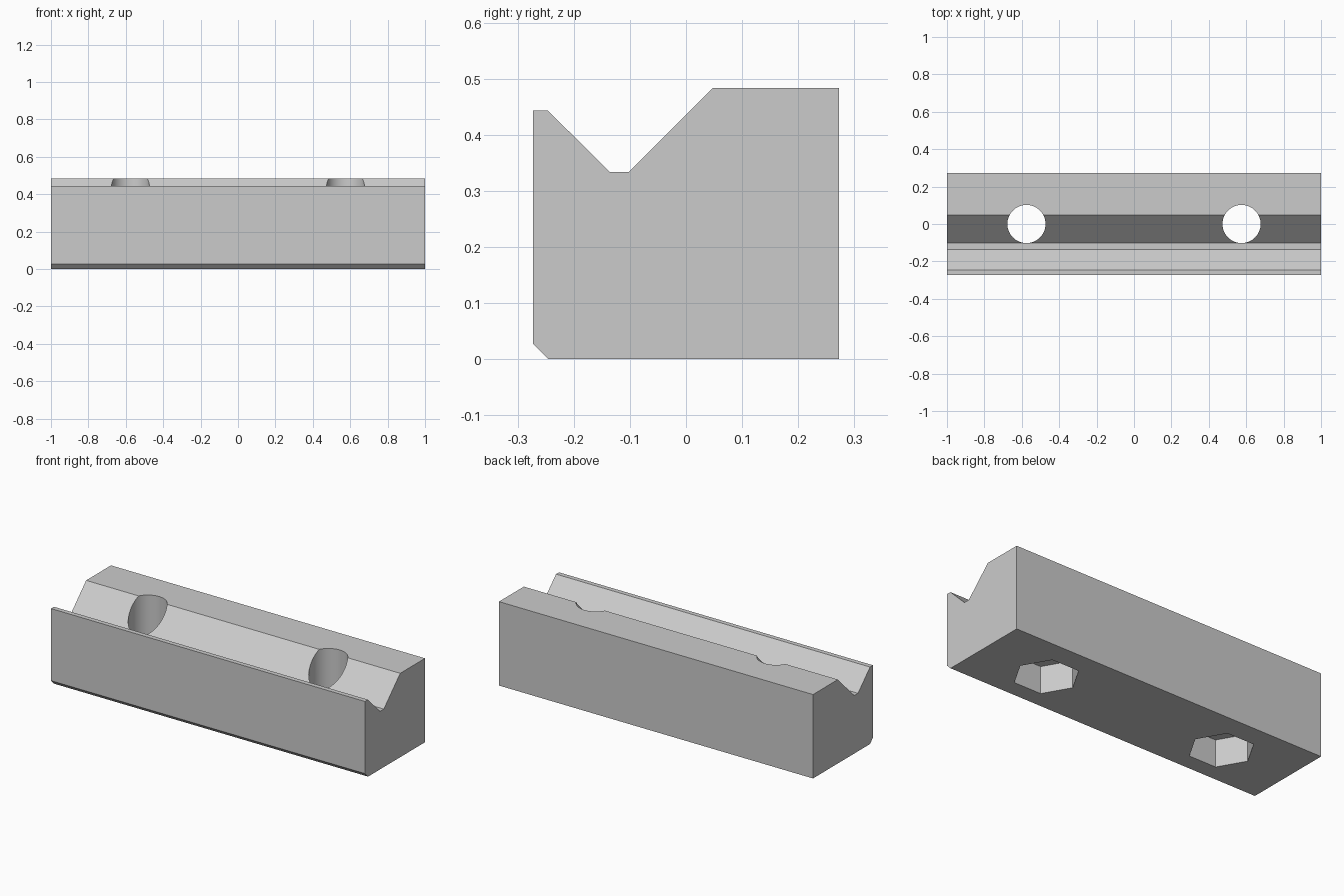
import bpy
import bmesh
import math
from mathutils import Matrix

cube = bpy.data.objects.get("Cube")
if cube:
    bpy.data.objects.remove(cube, do_unlink=True)

grey = bpy.data.materials.new("plain grey")
grey.use_nodes = True
colour = (0.6, 0.6, 0.6, 1)
grey.diffuse_color = colour
grey.node_tree.nodes["Principled BSDF"].inputs["Base Color"].default_value = colour


def add_object(name, bm):
    bmesh.ops.recalc_face_normals(bm, faces=bm.faces)
    mesh = bpy.data.meshes.new(name)
    bm.to_mesh(mesh)
    bm.free()
    mesh.materials.append(grey)
    obj = bpy.data.objects.new(name, mesh)
    bpy.context.collection.objects.link(obj)
    return obj


def prism_cutter(name, sides, radius, x, bottom, top):
    bm = bmesh.new()
    bmesh.ops.create_cone(bm, cap_ends=True, segments=sides, radius1=radius,
                          radius2=radius, depth=top - bottom)
    # Put a corner on the x axis
    turn = math.pi / 2 if sides == 6 else 0
    bm.transform(Matrix.Translation((x, 0, (top + bottom) / 2))
                 @ Matrix.Rotation(turn, 4, 'Z'))
    obj = add_object(name, bm)
    obj.hide_render = True
    obj.hide_set(True)
    return obj


# Grooved block: side profile (y, z) extruded along x
profile = [(-0.273, 0.028), (-0.245, 0), (0.273, 0), (0.273, 0.483),
           (0.047, 0.483), (-0.102, 0.334), (-0.136, 0.334),
           (-0.246, 0.443), (-0.273, 0.443)]
bm = bmesh.new()
end = bm.faces.new([bm.verts.new((-1, y, z)) for y, z in profile])
result = bmesh.ops.extrude_face_region(bm, geom=[end])
verts = [v for v in result["geom"] if isinstance(v, bmesh.types.BMVert)]
bmesh.ops.translate(bm, verts=verts, vec=(2, 0, 0))
block = add_object("grooved_block", bm)

# Bolt holes with hexagonal nut pockets underneath
for side, x in (("left", 0.575), ("right", -0.575)):
    for cutter in (prism_cutter(side + "_bolt_hole", 64, 0.102, x, -0.1, 0.6),
                   prism_cutter(side + "_nut_pocket", 6, 0.172, x, -0.1, 0.157)):
        cut = block.modifiers.new(cutter.name, 'BOOLEAN')
        cut.operation = 'DIFFERENCE'
        cut.solver = 'EXACT'
        cut.object = cutter

# Bake the cuts, then smooth only the round hole walls
bpy.context.view_layer.update()
cut_mesh = bpy.data.meshes.new_from_object(
    block.evaluated_get(bpy.context.evaluated_depsgraph_get()))
block.modifiers.clear()
block.data = cut_mesh
for obj in [o for o in bpy.data.objects if o.name.endswith(("_bolt_hole", "_nut_pocket"))]:
    bpy.data.objects.remove(obj, do_unlink=True)
bpy.ops.object.select_all(action='DESELECT')
block.select_set(True)
bpy.context.view_layer.objects.active = block
bpy.ops.object.shade_smooth_by_angle(angle=math.radians(25))
